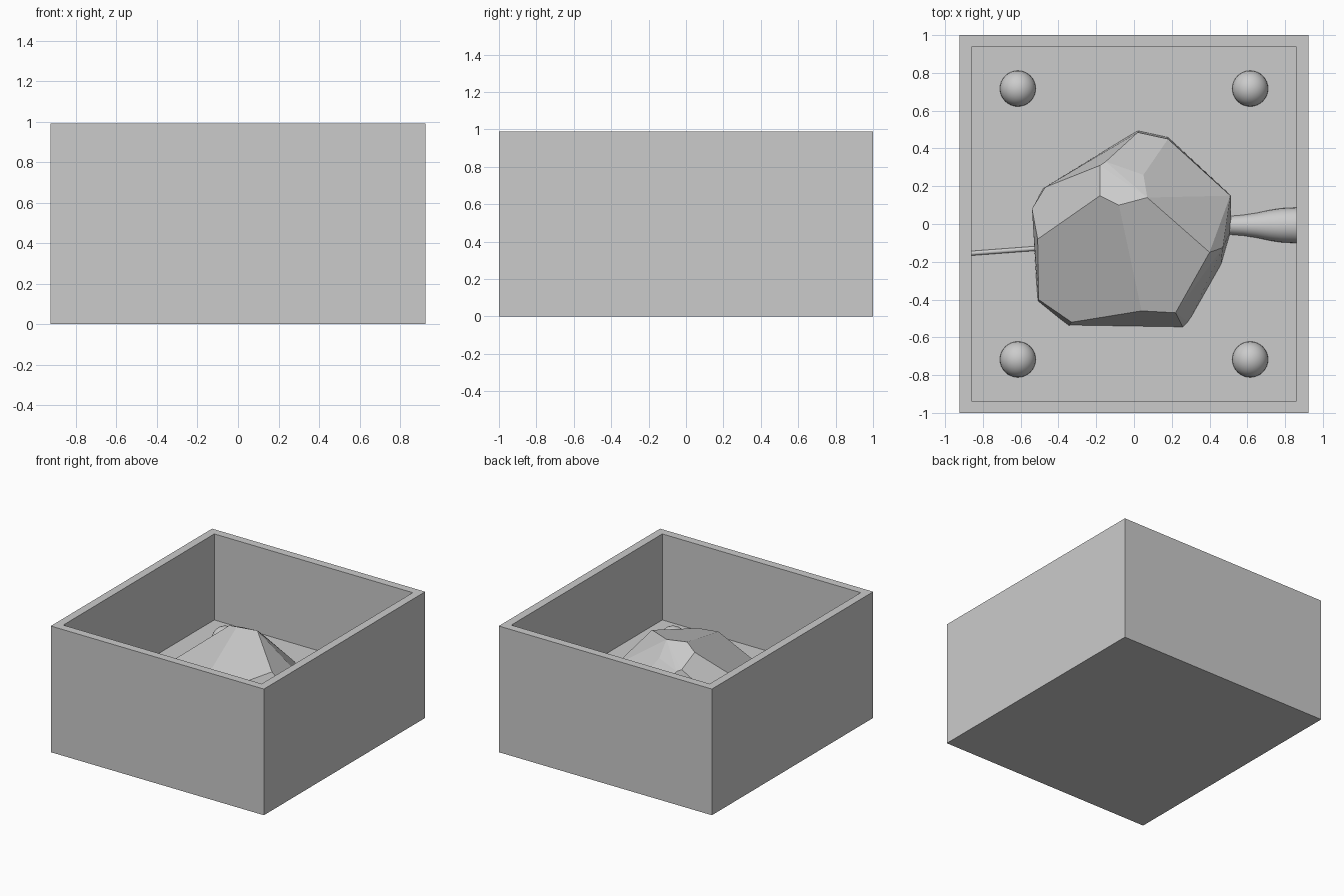
import bpy, bmesh, math
from mathutils import Vector, Matrix

cube = bpy.data.objects.get("Cube")
if cube:
    bpy.data.objects.remove(cube, do_unlink=True)

HALF_X, HALF_Y, HEIGHT = 0.925, 1.0, 0.99
WALL, FLOOR = 0.09, 0.315

grey = bpy.data.materials.new("plain_grey")
grey.use_nodes = True
grey.diffuse_color = (0.6, 0.6, 0.6, 1)
grey.node_tree.nodes["Principled BSDF"].inputs["Base Color"].default_value = (0.6, 0.6, 0.6, 1)


def finish(bm, name, smooth=False):
    bmesh.ops.recalc_face_normals(bm, faces=bm.faces)
    mesh = bpy.data.meshes.new(name)
    bm.to_mesh(mesh)
    bm.free()
    mesh.materials.append(grey)
    obj = bpy.data.objects.new(name, mesh)
    bpy.context.collection.objects.link(obj)
    if smooth:
        bpy.ops.object.select_all(action='DESELECT')
        obj.select_set(True)
        bpy.context.view_layer.objects.active = obj
        bpy.ops.object.shade_smooth_by_angle(angle=math.radians(35))
    return obj


# Open box with a thick floor
bm = bmesh.new()
size = Matrix.Diagonal((2 * HALF_X, 2 * HALF_Y, HEIGHT, 1))
bmesh.ops.create_cube(bm, size=1, matrix=Matrix.Translation((0, 0, HEIGHT / 2)) @ size)
top = max(bm.faces, key=lambda f: f.calc_center_median().z)
bmesh.ops.inset_region(bm, faces=[top], thickness=WALL)
walls = bmesh.ops.extrude_face_region(bm, geom=[top])["geom"]
for v in walls:
    if isinstance(v, bmesh.types.BMVert):
        v.co.z = FLOOR
if top.is_valid:
    bmesh.ops.delete(bm, geom=[top], context='FACES_ONLY')
finish(bm, "mold_box")

# Faceted stone: hull of its floor outline and its upper corners
outline = [(-.53, .08), (-.51, -.41), (-.35, -.54), (.26, -.55), (.29, -.52), (.46, -.22),
           (.515, -.03), (.515, .15), (.18, .46), (.02, .495), (-.48, .19)]
corners = [(-.08, .10, .79), (.07, .14, .785), (.05, .26, .69), (-.15, .33, .665),
           (-.18, .31, .68), (-.18, .15, .755),
           (.04, -.46, .625), (.22, -.47, .60), (.40, -.15, .66), (.47, -.125, .57),
           (.17, .28, .60), (.51, .15, .47), (.18, .45, .45), (.02, .485, .44),
           (-.47, .195, .41), (-.54, .08, .39), (-.51, -.08, .48),
           (-.505, -.40, .36), (-.33, -.52, .40)]
bm = bmesh.new()
for x, y in outline:
    bm.verts.new((x, y, FLOOR - 0.02))
for p in corners:
    bm.verts.new(p)
hull = bmesh.ops.convex_hull(bm, input=bm.verts)
loose = [v for v in bm.verts if not v.link_faces]
bmesh.ops.delete(bm, geom=loose, context='VERTS')
bmesh.ops.dissolve_limit(bm, angle_limit=math.radians(6), verts=bm.verts, edges=bm.edges)
finish(bm, "faceted_stone")

# Four round locating pegs
for side_x, x_name in ((-1, "right"), (1, "left")):
    for side_y, y_name in ((-1, "front"), (1, "back")):
        bm = bmesh.new()
        bmesh.ops.create_uvsphere(bm, u_segments=32, v_segments=16, radius=0.095,
                                  matrix=Matrix.Translation((side_x * 0.615, side_y * 0.717, FLOOR)))
        finish(bm, f"{y_name}_{x_name}_peg", True)

# Flared pouring channel
profile = [(.48, .048), (.52, .05), (.58, .055), (.65, .066), (.72, .081), (.78, .09), (.86, .094)]
bm = bmesh.new()
verts = [bm.verts.new((x, -0.007, FLOOR + r)) for x, r in profile]
edges = [bm.edges.new(pair) for pair in zip(verts, verts[1:])]
bmesh.ops.spin(bm, geom=verts + edges, cent=(0, -0.007, FLOOR), axis=(1, 0, 0),
               angle=math.tau, steps=32, use_merge=True)
bmesh.ops.remove_doubles(bm, verts=bm.verts, dist=0.0001)
finish(bm, "pouring_channel", True)

# Thin air vent
start, end = Vector((-.50, -.128, FLOOR)), Vector((-.86, -.155, FLOOR))
turn = (end - start).to_track_quat('Z', 'Y').to_matrix().to_4x4()
bm = bmesh.new()
bmesh.ops.create_cone(bm, cap_ends=True, segments=16, radius1=0.012, radius2=0.012,
                      depth=(end - start).length,
                      matrix=Matrix.Translation((start + end) / 2) @ turn)
finish(bm, "air_vent", True)
